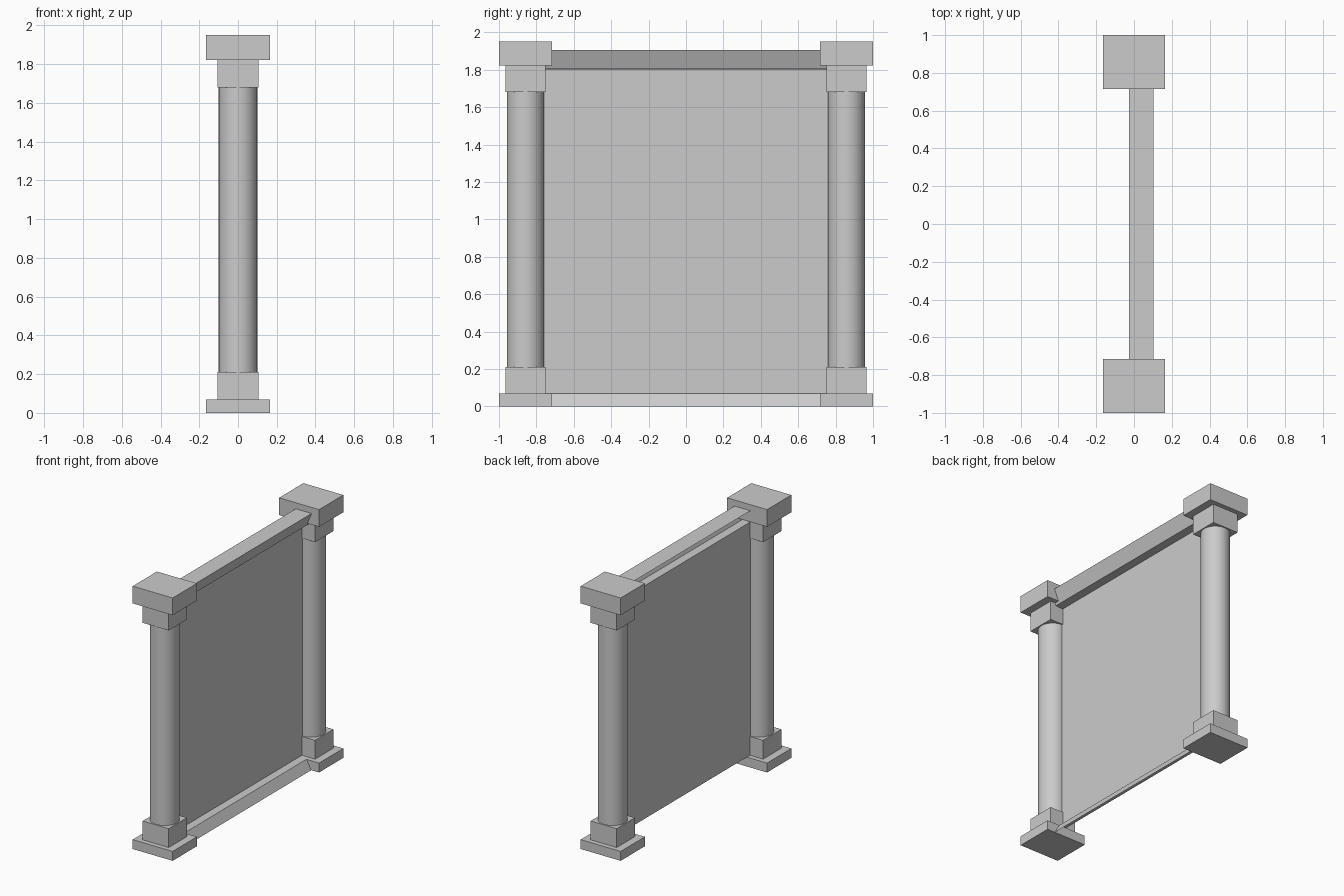
import bpy, bmesh

if "Cube" in bpy.data.objects:
    bpy.data.objects.remove(bpy.data.objects["Cube"])

POST_Y = 0.858


def box(name, x_half, y_half, y, z0, z1):
    bpy.ops.mesh.primitive_cube_add(size=1, location=(0, y, (z0 + z1) / 2))
    ob = bpy.context.object
    ob.name = name
    ob.scale = (2 * x_half, 2 * y_half, z1 - z0)
    bpy.ops.object.transform_apply(location=False, rotation=False, scale=True)
    return ob


# Two posts: plinth, foot block, round shaft, neck block and cap
for side, label in ((-1, "front"), (1, "back")):
    y = side * POST_Y
    box(label + "_plinth", 0.164, 0.142, y, 0.0, 0.07)
    box(label + "_foot_block", 0.107, 0.107, y, 0.07, 0.21)
    box(label + "_neck_block", 0.107, 0.107, y, 1.68, 1.822)
    box(label + "_cap", 0.164, 0.142, y, 1.822, 1.95)
    bpy.ops.mesh.primitive_cylinder_add(vertices=32, radius=0.1, depth=1.47,
                                        location=(0, y, 0.21 + 1.47 / 2))
    bpy.context.object.name = label + "_shaft"
    bpy.ops.object.shade_smooth_by_angle()

# Wall panel: one folded sheet with a flared skirting below and a cornice above
profile = [(0.10, 0.0), (0.06, 0.07), (0.0, 0.071), (0.0, 1.80),
           (0.06, 1.804), (0.103, 1.905), (-0.027, 1.905)]
bm = bmesh.new()
rows = [[bm.verts.new((x, y, z)) for x, z in profile] for y in (-0.77, 0.77)]
for i in range(len(profile) - 1):
    bm.faces.new((rows[0][i], rows[1][i], rows[1][i + 1], rows[0][i + 1]))
mesh = bpy.data.meshes.new("wall_panel")
bm.to_mesh(mesh)
bm.free()
bpy.context.collection.objects.link(bpy.data.objects.new("wall_panel", mesh))
